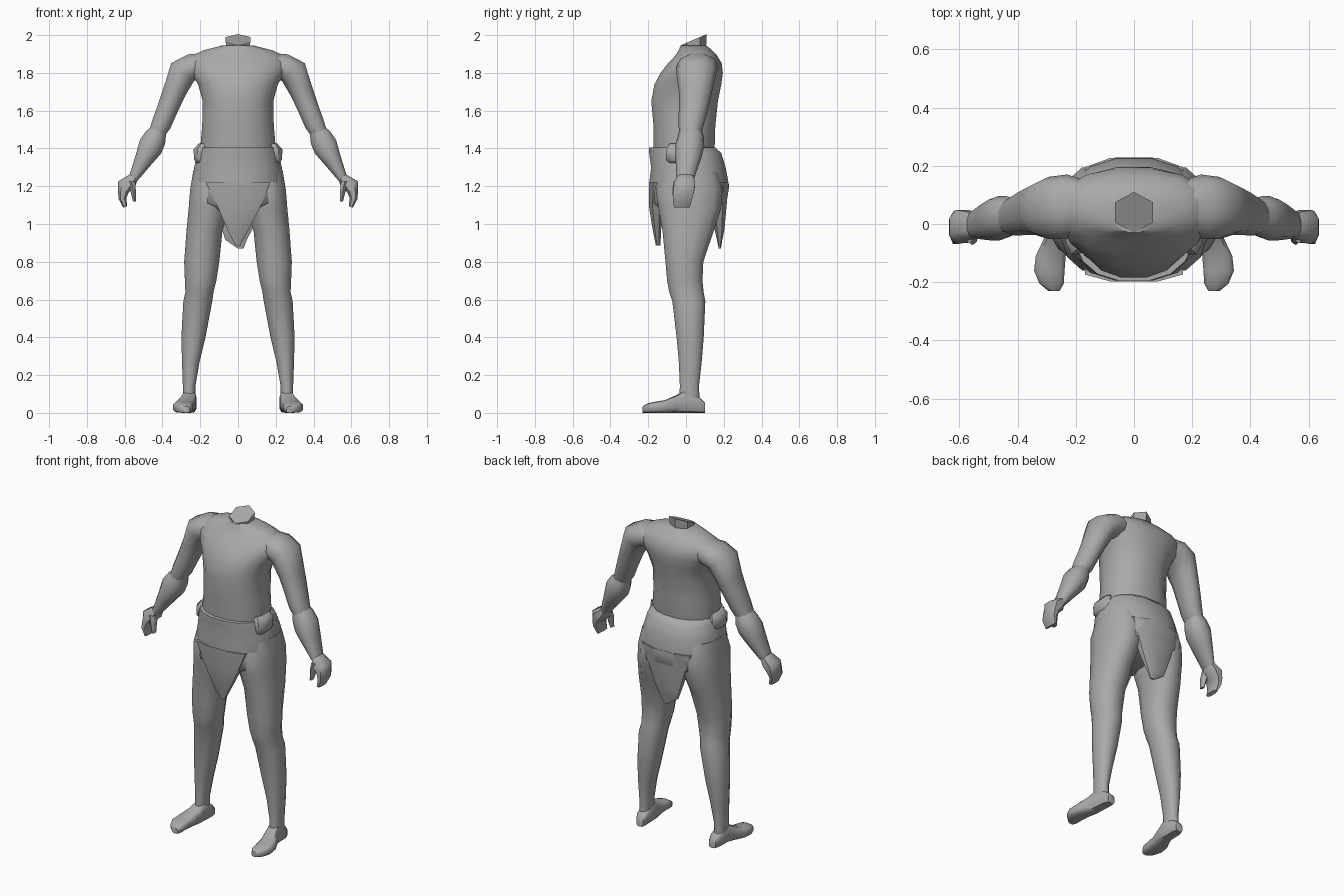
import bpy, bmesh, math
from mathutils import Vector

grey = bpy.data.materials.new("plain_grey")
grey.diffuse_color = (0.4, 0.4, 0.4, 1)


def loft(name, rings, n=12, power=1.0, side=1, angle=50):
    """Skin rings of (centre, half axis u, half axis v); power < 1 is boxier."""
    bm = bmesh.new()
    loops = []
    for c, u, v in rings:
        loop = []
        for i in range(n):
            a = 2 * math.pi * (i + 0.5) / n
            ca, sa = math.cos(a), math.sin(a)
            p = (Vector(c) + Vector(u) * math.copysign(abs(ca) ** power, ca)
                 + Vector(v) * math.copysign(abs(sa) ** power, sa))
            loop.append(bm.verts.new((p.x * side, p.y, p.z)))
        loops.append(loop)
    for a, b in zip(loops, loops[1:]):
        for i in range(n):
            j = (i + 1) % n
            bm.faces.new((a[i], a[j], b[j], b[i]))
    bm.faces.new(loops[0])
    bm.faces.new(loops[-1])
    bmesh.ops.recalc_face_normals(bm, faces=bm.faces)
    mesh = bpy.data.meshes.new(name)
    bm.to_mesh(mesh)
    bm.free()
    mesh.materials.append(grey)
    ob = bpy.data.objects.new(name, mesh)
    bpy.context.collection.objects.link(ob)
    bpy.ops.object.select_all(action='DESELECT')
    bpy.context.view_layer.objects.active = ob
    ob.select_set(True)
    bpy.ops.object.shade_smooth_by_angle(angle=math.radians(angle))
    return ob


def level(rows):
    """Horizontal rings from (z, x centre, x radius, y front, y back)."""
    return [((x, (f + b) / 2, z), (r, 0, 0), (0, (b - f) / 2, 0))
            for z, x, r, f, b in rows]


def tilted(rows):
    """Limb rings from (x, y, z, radius, y radius, tilt in degrees)."""
    return [((x, y, z),
             (r * math.cos(math.radians(t)), 0, r * math.sin(math.radians(t))),
             (0, ry, 0)) for x, y, z, r, ry, t in rows]


# Trunk from waist to the base of the neck
loft("torso", level([
    (1.34, 0, .195, -.17, .14), (1.42, 0, .202, -.175, .155),
    (1.52, 0, .193, -.175, .158), (1.65, 0, .19, -.187, .172),
    (1.74, 0, .215, -.17, .19), (1.80, 0, .255, -.138, .198),
    (1.85, 0, .275, -.098, .192), (1.89, 0, .25, -.06, .168),
    (1.92, 0, .185, -.04, .14), (1.945, 0, .085, -.03, .11)]), 16, .9)

# Short neck, cut on a slope
loft("neck", [((0, .04, 1.91), (.065, 0, 0), (0, .065, 0)),
              ((0, .04, 1.975), (.075, 0, 0), (0, .07, .03))], 6, angle=30)

# Hips with the garment's upper edge
loft("hips", level([
    (1.405, 0, .206, -.198, .158), (1.375, 0, .218, -.198, .19),
    (1.30, 0, .236, -.188, .213), (1.20, 0, .25, -.2, .232),
    (1.11, 0, .235, -.195, .218), (1.05, 0, .12, -.13, .15)]), 16, .85)

# Pointed cloth flaps between the legs
loft("front_flap", level([
    (1.22, 0, .18, -.2, -.1), (1.09, .005, .12, -.198, -.12),
    (.97, 0, .06, -.178, -.13), (.885, 0, .012, -.16, -.135)]), 8, .8)
loft("back_flap", level([
    (1.22, 0, .18, .1, .23), (1.09, 0, .13, .13, .217),
    (.97, -.005, .085, .15, .205), (.915, -.01, .06, .163, .193),
    (.87, .015, .015, .173, .185)]), 8, .8)

for side, tag in ((1, "right"), (-1, "left")):
    # Rolled waistband bulge at each side
    loft("waist_roll_" + tag, level([
        (1.32, .19, .03, -.09, .03), (1.34, .195, .04, -.11, .05),
        (1.395, .195, .043, -.11, .05), (1.425, .185, .025, -.09, .03)]),
        8, .8, side)

    # Leg: thigh, knee, calf, ankle
    loft("leg_" + tag, level([
        (1.28, .14, .10, -.13, .17), (1.18, .145, .112, -.165, .20),
        (1.08, .155, .11, -.15, .19), (.96, .178, .098, -.128, .15),
        (.80, .192, .096, -.112, .095), (.70, .198, .086, -.103, .09),
        (.64, .204, .077, -.092, .096), (.59, .213, .079, -.075, .105),
        (.40, .236, .066, -.052, .096), (.27, .25, .048, -.04, .085),
        (.14, .259, .034, -.034, .07), (.05, .258, .034, -.04, .075)]),
        12, .9, side)

    # Foot, turned slightly outwards
    foot = [(.10, .252, .024, .055), (.07, .255, .036, .085),
            (-.01, .258, .038, .12), (-.05, .266, .045, .095),
            (-.11, .286, .053, .068), (-.16, .291, .054, .06),
            (-.205, .283, .043, .05), (-.23, .275, .02, .034)]
    loft("foot_" + tag, [((x, y, h / 2), (r, 0, 0), (0, 0, h / 2))
                         for y, x, r, h in foot], 10, .6, side)

    # Shoulder and upper arm
    loft("upper_arm_" + tag, tilted([
        (.15, .06, 1.85, .06, .085, 80), (.23, .06, 1.835, .075, .11, 62),
        (.293, .055, 1.805, .08, .107, 38), (.337, .05, 1.70, .064, .088, 24),
        (.373, .04, 1.61, .058, .078, 22), (.405, .028, 1.53, .055, .068, 25),
        (.433, .022, 1.475, .044, .058, 30)]), 10, .9, side)

    # Forearm, flaring below the elbow and narrowing to the wrist
    loft("forearm_" + tag, tilted([
        (.415, .025, 1.50, .042, .058, 32), (.435, .025, 1.46, .063, .07, 35),
        (.463, .02, 1.41, .07, .077, 33), (.497, .012, 1.345, .052, .068, 30),
        (.555, -.003, 1.24, .026, .046, 30)]), 10, .9, side)

    # Palm with curled fingers, and thumb
    loft("hand_" + tag, tilted([
        (.552, -.003, 1.25, .026, .045, 32), (.59, -.008, 1.21, .05, .06, 20),
        (.607, -.012, 1.17, .03, .058, 5), (.612, -.018, 1.135, .022, .054, -5),
        (.597, -.022, 1.09, .012, .045, -20)]), 8, .8, side)
    loft("thumb_" + tag, tilted([
        (.565, -.03, 1.225, .025, .035, 10), (.556, -.045, 1.18, .017, .027, 0),
        (.548, -.05, 1.12, .009, .018, 0)]), 6, .9, side)
